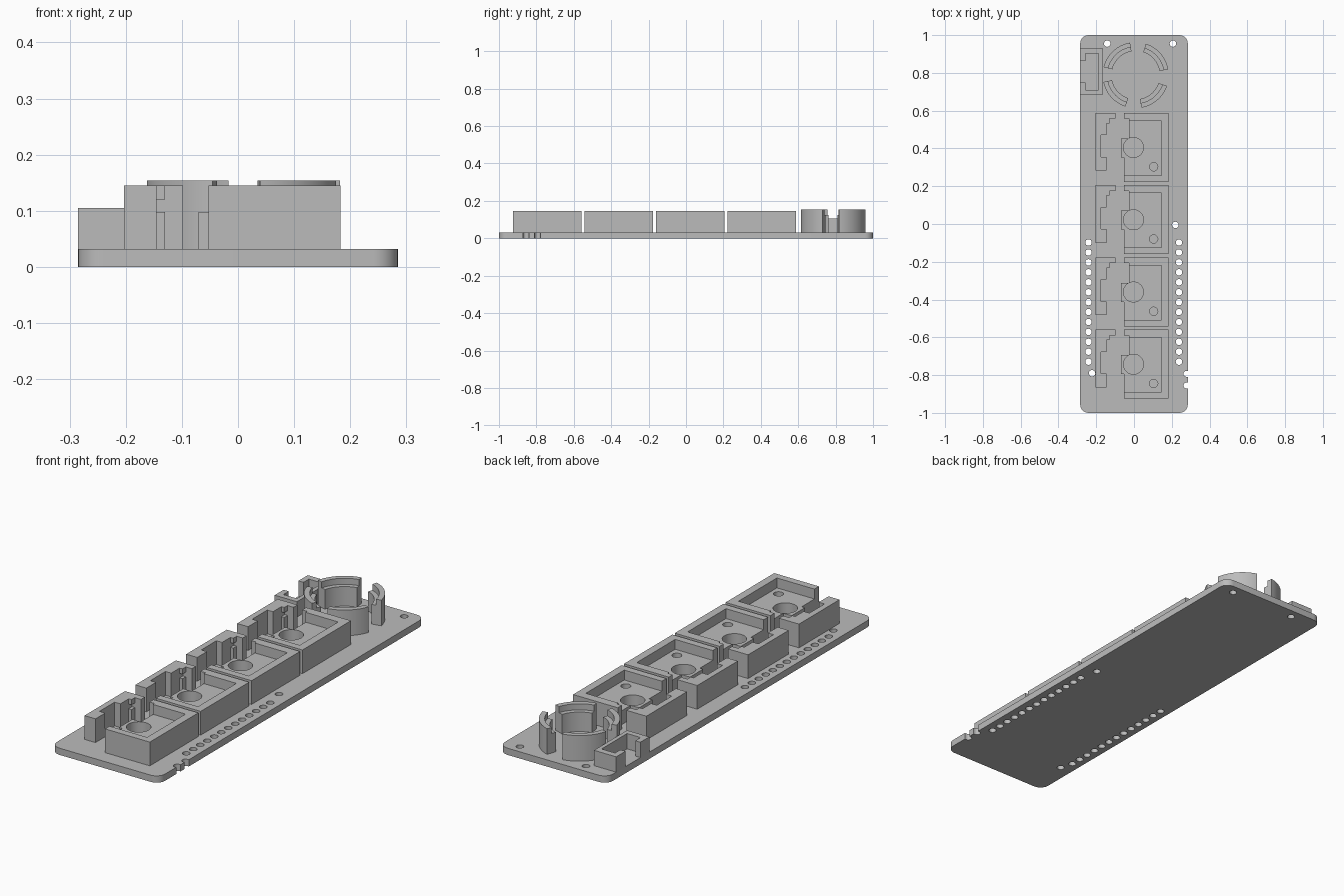
import bpy, bmesh, math

cube = bpy.data.objects.get("Cube")
if cube:
    bpy.data.objects.remove(cube, do_unlink=True)

BOARD, FLOOR, TOP = 0.032, 0.098, 0.145

grey = bpy.data.materials.new("plain_grey")
grey.use_nodes = True
grey.diffuse_color = (0.5, 0.5, 0.5, 1)
grey.node_tree.nodes["Principled BSDF"].inputs["Base Color"].default_value = (0.5, 0.5, 0.5, 1)


def prisms(name, outlines):
    """One object made of upright prisms, each given as (points, z0, z1)."""
    bm = bmesh.new()
    for points, z0, z1 in outlines:
        face = bm.faces.new([bm.verts.new((x, y, z0)) for x, y in points])
        extruded = bmesh.ops.extrude_face_region(bm, geom=[face])["geom"]
        for v in extruded:
            if isinstance(v, bmesh.types.BMVert):
                v.co.z = z1
    bmesh.ops.recalc_face_normals(bm, faces=bm.faces[:])
    mesh = bpy.data.meshes.new(name)
    bm.to_mesh(mesh)
    bm.free()
    mesh.materials.append(grey)
    obj = bpy.data.objects.new(name, mesh)
    bpy.context.collection.objects.link(obj)
    return obj


def rect(x0, x1, y0, y1):
    return [(x0, y0), (x1, y0), (x1, y1), (x0, y1)]


def arc(cx, cy, r, a0, a1, n):
    angles = [math.radians(a0 + (a1 - a0) * i / n) for i in range(n + 1)]
    return [(cx + r * math.cos(a), cy + r * math.sin(a)) for a in angles]


def disc(cx, cy, r, n=24):
    return arc(cx, cy, r, 0, 360, n)[:-1]


def cut(obj, outlines):
    cutter = prisms("cutter", outlines)
    cutter.hide_render = True
    mod = obj.modifiers.new("cut", 'BOOLEAN')
    mod.operation, mod.solver, mod.object = 'DIFFERENCE', 'EXACT', cutter
    bpy.context.view_layer.update()
    graph = bpy.context.evaluated_depsgraph_get()
    mesh = bpy.data.meshes.new_from_object(obj.evaluated_get(graph))
    obj.modifiers.clear()
    obj.data = mesh
    bpy.data.objects.remove(cutter, do_unlink=True)


def smooth(obj):
    bpy.ops.object.select_all(action='DESELECT')
    obj.select_set(True)
    bpy.context.view_layer.objects.active = obj
    bpy.ops.object.shade_smooth_by_angle(angle=math.radians(30))


# Base board with rounded corners
W, R = 0.285, 0.045
outline = []
for sx, sy, a in ((1, 1, 0), (-1, 1, 90), (-1, -1, 180), (1, -1, 270)):
    outline += arc(sx * (W - R), sy * (1 - R), R, a, a + 90, 8)
board = prisms("base_board", [(outline, 0, BOARD)])

# Pin holes, mounting holes and edge slots
holes = [(-0.142, 0.955), (0.206, 0.955), (0.219, -0.005), (-0.222, -0.79)]
for i in range(13):
    holes += [(x, -0.098 - 0.0526 * i) for x in (-0.241, 0.238)]
shapes = [disc(x, y, 0.017) for x, y in holes]
for y in (-0.793, -0.855):
    shapes.append(arc(0.278, y, 0.016, 90, 270, 10) + [(0.31, y - 0.016), (0.31, y + 0.016)])
cut(board, [(s, -0.05, 0.1) for s in shapes])
smooth(board)

# Four switch stations: a pocketed socket and a clip bracket each
for i in range(4):
    y = 0.588 - 0.3825 * i

    def shift(points):
        return [(px, y + py) for px, py in points]

    socket = prisms(f"socket_{i + 1}", [(shift([
        (-0.053, 0), (0.183, 0), (0.183, -0.365), (-0.053, -0.365),
        (-0.053, -0.235), (-0.07, -0.235), (-0.07, -0.135), (-0.026, -0.135),
        (-0.026, -0.03), (-0.053, -0.03)]), BOARD, TOP)])
    cut(socket, [(shift(rect(-0.1, 0.145, -0.331, -0.042)), FLOOR, 0.2)])
    cut(socket, [(shift(disc(-0.003, -0.183, 0.053, 40)), 0, 0.2),
                 (shift(disc(0.104, -0.285, 0.022)), 0, 0.2)])
    smooth(socket)

    step = shift(rect(-0.147, -0.13, -0.055, -0.03))
    prisms(f"clip_bracket_{i + 1}", [
        (shift([(-0.203, 0), (-0.098, 0), (-0.098, -0.03), (-0.145, -0.03),
                (-0.145, -0.118), (-0.175, -0.118), (-0.175, -0.232),
                (-0.145, -0.232), (-0.145, -0.305), (-0.203, -0.305)]), BOARD, TOP),
        (step, BOARD, FLOOR), (step, 0.12, TOP)])

# Round holder: four tall curved walls, each with a lower inner ledge
CX, CY = 0.009, 0.788
for i, (a0, a1) in enumerate(((10, 72), (100, 166), (192, 252), (280, 341))):
    walls = []
    for r0, r1, top in ((0.15, 0.175, 0.154), (0.128, 0.15, 0.125)):
        ring = arc(CX, CY, r1, a0, a1, 16) + arc(CX, CY, r0, a1, a0, 16)
        walls.append((ring, BOARD, top))
    smooth(prisms(f"round_holder_wall_{i + 1}", walls))

# Connector housing at the board edge, open at the top and the outer side
housing = prisms("connector_housing", [(rect(-0.285, -0.168, 0.683, 0.932), BOARD, 0.105)])
cut(housing, [(rect(-0.258, -0.187, 0.71, 0.902), 0, 0.2)])
cut(housing, [(rect(-0.3, -0.24, 0.75, 0.862), 0, 0.2)])
